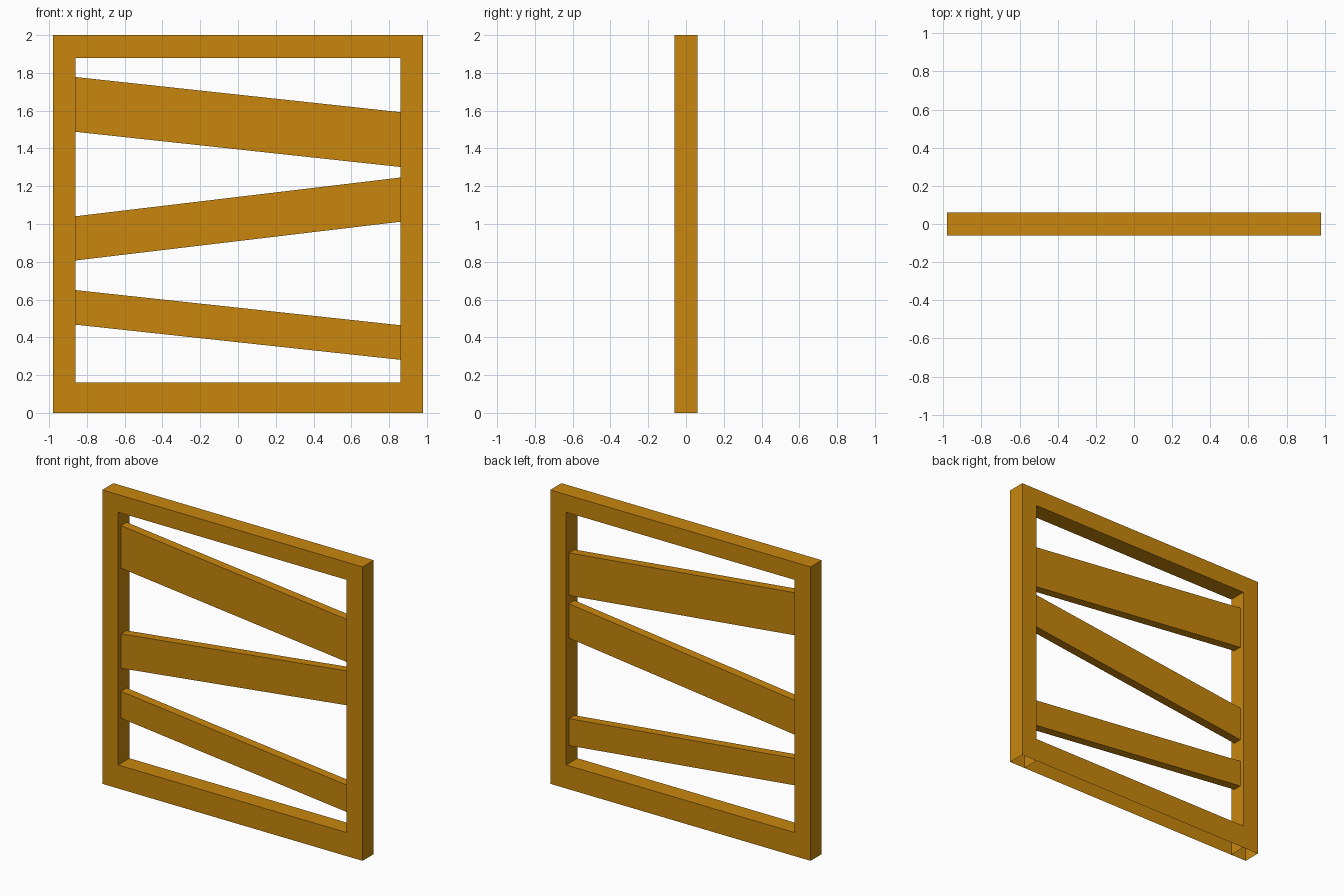
import bpy, bmesh

if "Cube" in bpy.data.objects:
    bpy.data.objects.remove(bpy.data.objects["Cube"])

wood = bpy.data.materials.new("golden wood")
wood.diffuse_color = (0.58, 0.24, 0.004, 1)
wood.use_nodes = True
wood.node_tree.nodes["Principled BSDF"].inputs["Base Color"].default_value = wood.diffuse_color

OUTER, INNER, HEIGHT = 0.98, 0.86, 2.0


def beam(name, left, right, z_left, z_right, half_depth, skip=()):
    """Beam between two x positions; z_left / z_right are (bottom, top).
    skip lists the sides left open."""
    profile = [(left, z_left[0]), (right, z_right[0]),
               (right, z_right[1]), (left, z_left[1])]
    bm = bmesh.new()
    front = [bm.verts.new((x, -half_depth, z)) for x, z in profile]
    back = [bm.verts.new((x, half_depth, z)) for x, z in profile]
    bm.faces.new(front)
    bm.faces.new(back[::-1])
    for i, side in enumerate(("bottom", "right", "top", "left")):
        if side not in skip:
            j = (i + 1) % 4
            bm.faces.new((front[j], front[i], back[i], back[j]))
    mesh = bpy.data.meshes.new(name)
    bm.to_mesh(mesh)
    bm.free()
    mesh.materials.append(wood)
    obj = bpy.data.objects.new(name, mesh)
    bpy.context.collection.objects.link(obj)
    return obj


# Posts: hollow, open underneath
full = (0, HEIGHT)
beam("left_post", -OUTER, -INNER, full, full, 0.06, ("bottom",))
beam("right_post", INNER, OUTER, full, full, 0.06, ("bottom",))

# Rails between the posts; the bottom one is open underneath
ends = ("left", "right")
beam("top_rail", -INNER, INNER, (1.88, 2), (1.88, 2), 0.06, ends)
beam("bottom_rail", -INNER, INNER, (0, 0.16), (0, 0.16), 0.06, ends + ("bottom",))

# Thinner crooked slats
slats = {
    "upper_slat": ((1.488, 1.778), (1.302, 1.592)),
    "middle_slat": ((0.807, 1.041), (1.012, 1.246)),
    "lower_slat": ((0.467, 0.65), (0.281, 0.464)),
}
for name, (z_left, z_right) in slats.items():
    beam(name, -INNER, INNER, z_left, z_right, 0.03, ends)
